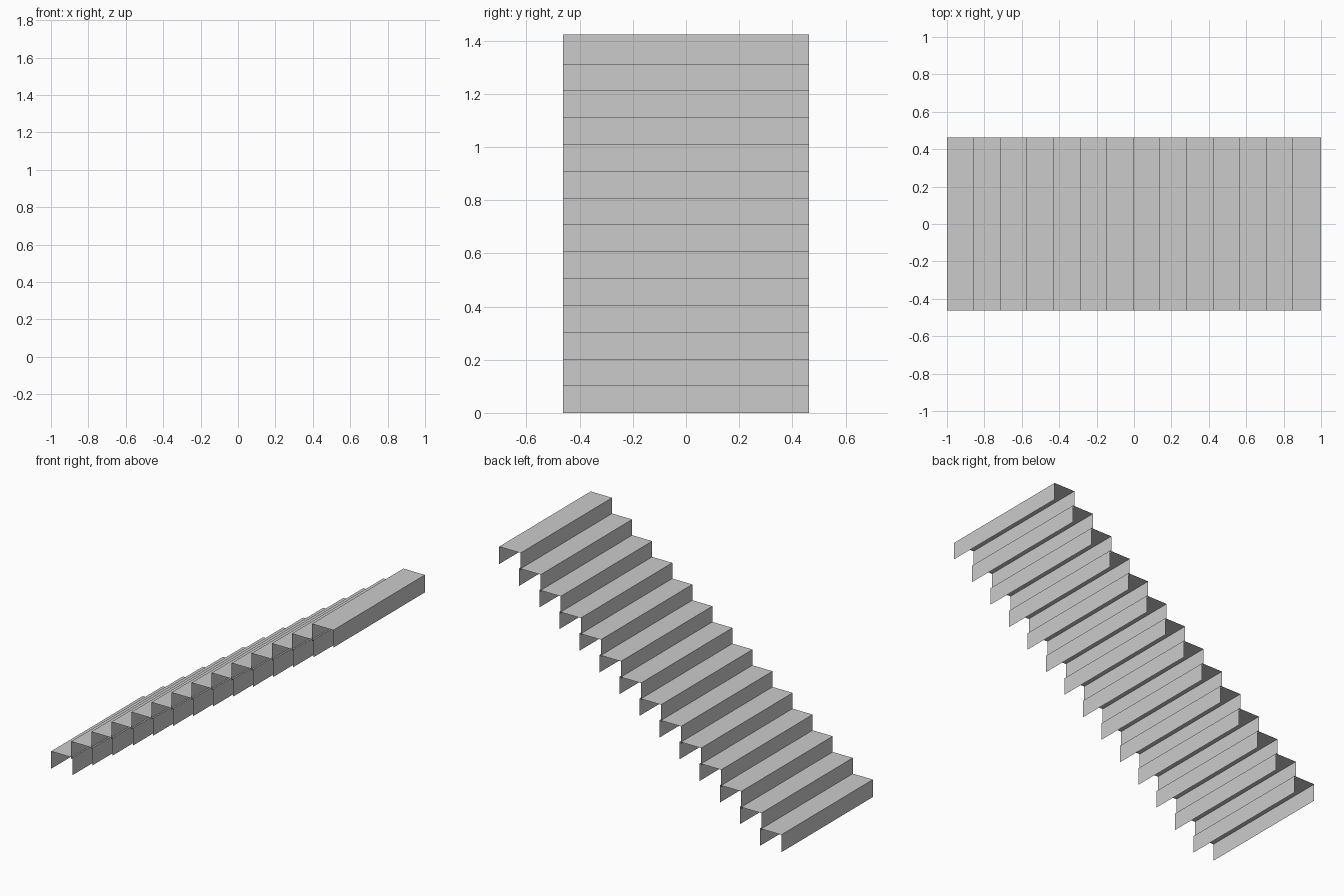
import bpy

if "Cube" in bpy.data.objects:
    bpy.data.objects.remove(bpy.data.objects["Cube"])

STEPS = 14
DEPTH, HEIGHT, HALF_WIDTH = 0.152, 0.112, 0.463
TOTAL_LENGTH, TOTAL_HEIGHT = 2.0, 1.423
run = (TOTAL_LENGTH - DEPTH) / (STEPS - 1)
rise = (TOTAL_HEIGHT - HEIGHT) / (STEPS - 1)

# Folded sheet step: front riser, tread, back lip (open below and at the ends)
profile = [(-1, 0), (-1, HEIGHT), (-1 + DEPTH, HEIGHT), (-1 + DEPTH, 0)]
verts = [(x, y, z) for x, z in profile for y in (-HALF_WIDTH, HALF_WIDTH)]
faces = [(2 * i, 2 * i + 1, 2 * i + 3, 2 * i + 2) for i in range(3)]
faces = [f[::-1] for f in faces]  # normals outward

mesh = bpy.data.meshes.new("stair_steps")
mesh.from_pydata(verts, [], faces)
steps = bpy.data.objects.new("stair_steps", mesh)
bpy.context.collection.objects.link(steps)

# Repeat the step up the flight
array = steps.modifiers.new("flight", 'ARRAY')
array.count = STEPS
array.use_relative_offset = False
array.use_constant_offset = True
array.constant_offset_displace = (run, 0, rise)
